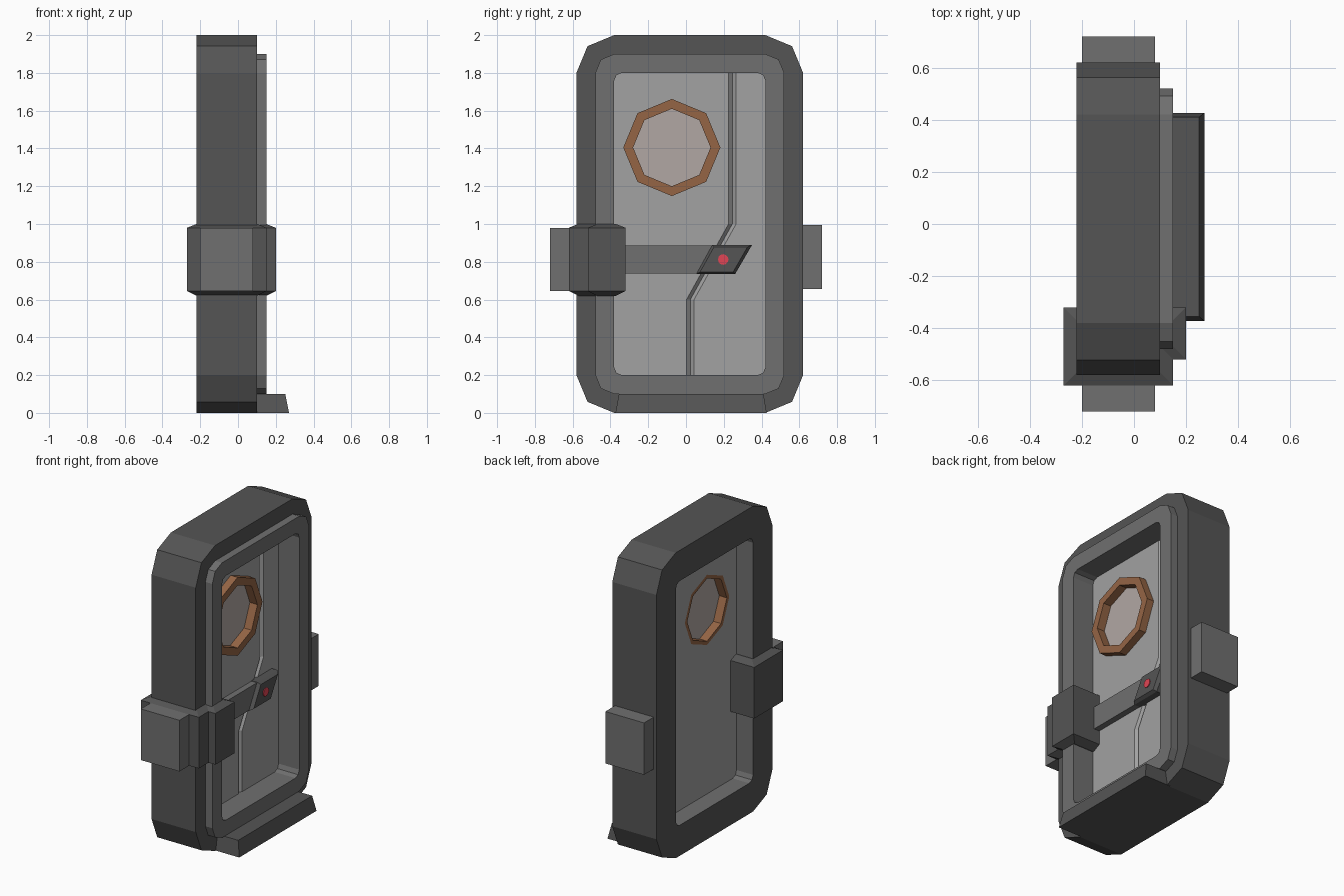
import bpy, bmesh, math

if "Cube" in bpy.data.objects:
    bpy.data.objects.remove(bpy.data.objects["Cube"])


def material(name, rgb):
    m = bpy.data.materials.new(name)
    m.diffuse_color = (*rgb, 1)
    m.use_nodes = True
    m.node_tree.nodes["Principled BSDF"].inputs["Base Color"].default_value = m.diffuse_color
    return m


DARK = material("dark_grey", (0.09, 0.09, 0.09))
MID = material("mid_grey", (0.16, 0.16, 0.16))
LIGHT = material("light_grey", (0.36, 0.36, 0.36))
BROWN = material("copper_brown", (0.30, 0.13, 0.06))
GLASS = material("window_grey", (0.44, 0.39, 0.37))
RED = material("red", (0.75, 0.06, 0.09))


def loft(name, loops, mats, ring=False):
    """Skin equal-length loops; cap the ends, or join last to first (ring)."""
    bm = bmesh.new()
    rows = [[bm.verts.new(p) for p in loop] for loop in loops]
    n = len(rows[0])
    for i in range(len(rows) if ring else len(rows) - 1):
        a, b = rows[i], rows[(i + 1) % len(rows)]
        for j in range(n):
            k = (j + 1) % n
            f = bm.faces.new((a[j], a[k], b[k], b[j]))
            f.material_index = i % len(mats)
    if not ring:
        bm.faces.new(rows[0])
        bm.faces.new(rows[-1])
    bmesh.ops.recalc_face_normals(bm, faces=bm.faces)
    me = bpy.data.meshes.new(name)
    bm.to_mesh(me)
    bm.free()
    for m in mats:
        me.materials.append(m)
    ob = bpy.data.objects.new(name, me)
    bpy.context.collection.objects.link(ob)
    return ob


def at_x(x, pts):
    return [(x, y, z) for y, z in pts]


def at_z(z, pts):
    return [(x, y, z) for x, y in pts]


def rounded(hw, hh, r, cy=0.02, cz=1.0):
    """Rounded rectangle in y-z, two segments per corner."""
    pts = []
    for q, (sy, sz) in enumerate([(1, 1), (-1, 1), (-1, -1), (1, -1)]):
        for s in range(3):
            a = math.radians(90 * q + 45 * s)
            pts.append((cy + sy * (hw - r) + r * math.cos(a),
                        cz + sz * (hh - r) + r * math.sin(a)))
    return pts


def circle(r, n, cy, cz):
    return [(cy + r * math.cos(math.tau * i / n), cz + r * math.sin(math.tau * i / n))
            for i in range(n)]


def box(name, x, y, z, mat):
    rect = [(x[0], y[0]), (x[1], y[0]), (x[1], y[1]), (x[0], y[1])]
    return loft(name, [at_z(z[0], rect), at_z(z[1], rect)], [mat])


def cut(target, cutter):
    mod = target.modifiers.new("cut", 'BOOLEAN')
    mod.operation, mod.solver, mod.object = 'DIFFERENCE', 'EXACT', cutter
    bpy.context.view_layer.objects.active = target
    bpy.ops.object.modifier_apply(modifier=mod.name)
    bpy.data.objects.remove(cutter)


# Door frame with raised front rim around the opening
outer, rim, hole = rounded(0.6, 1, 0.2), rounded(0.5, 0.9, 0.1), rounded(0.4, 0.8, 0.04)
loft("door_frame",
     [at_x(-0.22, outer), at_x(0.10, outer), at_x(0.10, rim),
      at_x(0.15, rim), at_x(0.15, hole), at_x(-0.22, hole)],
     [DARK, DARK, MID, MID, MID, DARK], ring=True)

# Recessed door panel, cut for the window and the zigzag V seam
panel = loft("door_panel", [at_x(-0.10, hole), at_x(0.0, hole)], [LIGHT])
WIN = (8, -0.075, 1.405)
cut(panel, loft("window_cutter", [at_x(-0.2, circle(0.23, *WIN)),
                                  at_x(0.2, circle(0.23, *WIN))], [LIGHT]))
seam = [(0.245, 1.9), (0.245, 1.0), (0.023, 0.6), (0.023, 0.1)]
cut(panel, loft("seam_cutter", [[(0.01, y - 0.03, z), (-0.02, y, z), (0.01, y + 0.03, z)]
                                for y, z in seam], [LIGHT]))

# Octagonal porthole
ro, ri = circle(0.257, *WIN), circle(0.205, *WIN)
rb = circle(0.23, *WIN)
loft("window_ring", [at_x(-0.10, rb), at_x(0.0, rb), at_x(0.0, ro), at_x(0.05, ro),
                     at_x(0.05, ri), at_x(-0.10, ri)], [BROWN], ring=True)
loft("window_glass", [at_x(-0.045, ri), at_x(-0.005, ri)], [GLASS])

# Clamp bracket wrapped round the frame, with bevelled ends
full = [(-0.27, -0.32), (-0.27, -0.62), (0.15, -0.62),
        (0.15, -0.52), (0.20, -0.52), (0.20, -0.32)]
inset = [(-0.22, -0.37), (-0.22, -0.57), (0.10, -0.57),
         (0.10, -0.47), (0.15, -0.47), (0.15, -0.37)]
loft("latch_bracket", [at_z(0.62, inset), at_z(0.645, full),
                       at_z(0.98, full), at_z(1.0, inset)], [DARK])

# Side blocks
box("front_side_block", (-0.20, 0.08), (-0.72, -0.60), (0.645, 0.98), MID)
box("back_side_block", (-0.20, 0.08), (0.60, 0.72), (0.655, 0.995), MID)

# Latch bar, slanted tip and red button
box("latch_bar", (-0.01, 0.04), (-0.35, 0.16), (0.737, 0.887), MID)
base = [(0.055, 0.735), (0.26, 0.735), (0.35, 0.89), (0.14, 0.89)]
face = [(0.075, 0.747), (0.25, 0.747), (0.325, 0.878), (0.148, 0.878)]
loft("latch_tip", [at_x(-0.01, base), at_x(0.042, base), at_x(0.062, face)], [DARK])
dot = circle(0.028, 12, 0.197, 0.812)
loft("latch_button", [at_x(0.05, dot), at_x(0.067, dot)], [RED])

# Tapered door sill
sill = [(0.08, -0.373), (0.27, -0.373), (0.27, 0.427), (0.08, 0.427)]
sill_top = [(0.08, -0.355), (0.25, -0.355), (0.25, 0.41), (0.08, 0.41)]
loft("door_sill", [at_z(0.0, sill), at_z(0.10, sill_top)], [DARK])
